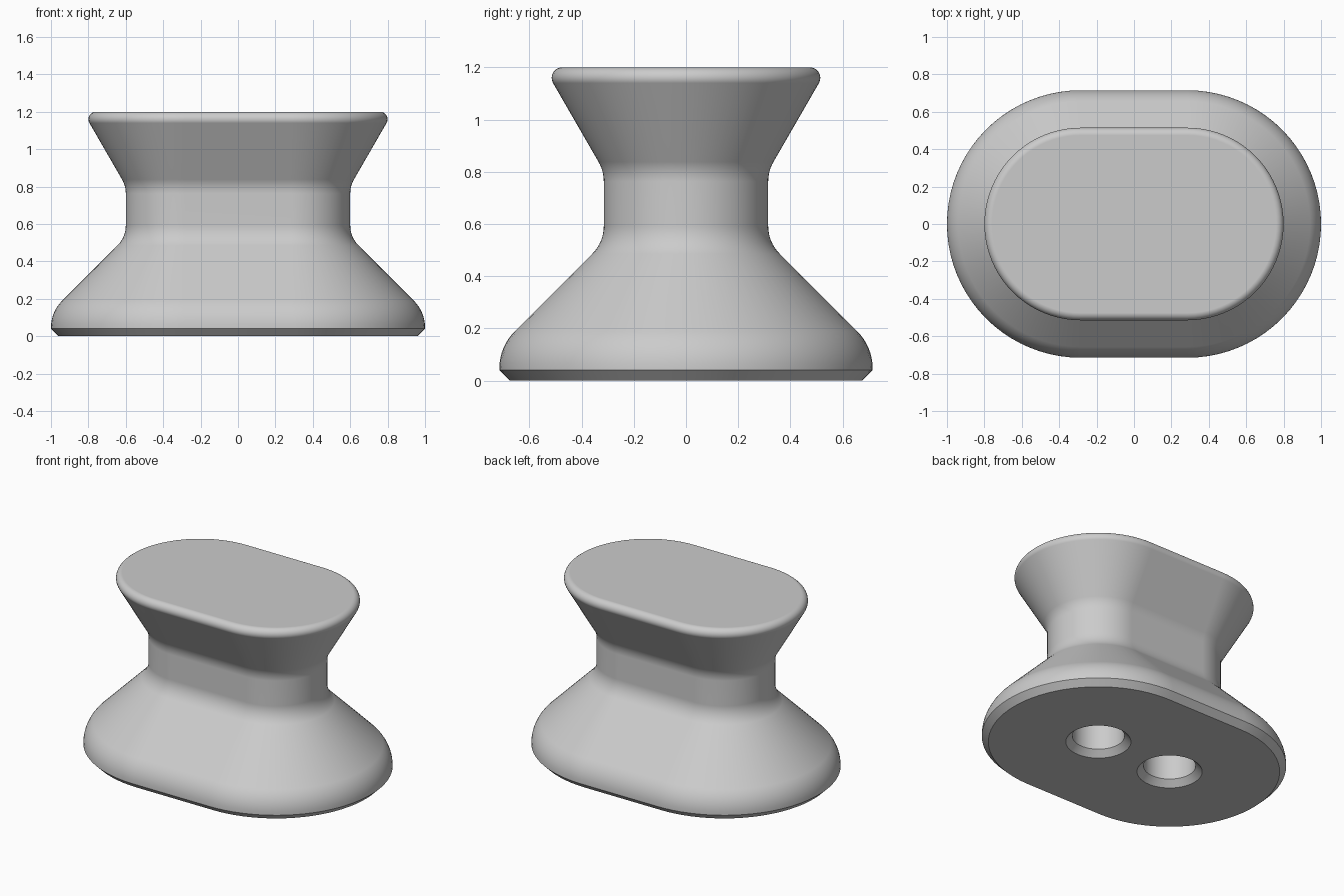
import bpy, bmesh, math
from mathutils import Vector

if "Cube" in bpy.data.objects:
    bpy.data.objects.remove(bpy.data.objects["Cube"])

HALF = 0.285      # half distance between the two end arc centres
ARC = 40          # segments per end arc

grey = bpy.data.materials.new("plain grey")
grey.use_nodes = True
colour = (0.6, 0.6, 0.6, 1)
grey.diffuse_color = colour
grey.node_tree.nodes["Principled BSDF"].inputs["Base Color"].default_value = colour


def fillet(profile, steps=8):
    """Round the corners of a (radius, height, fillet) profile."""
    pts = []
    for i, (r, z, rad) in enumerate(profile):
        p = Vector((r, z))
        if not rad:
            pts.append(p)
            continue
        a = (Vector(profile[i - 1][:2]) - p).normalized()
        b = (Vector(profile[i + 1][:2]) - p).normalized()
        half = a.angle(b) / 2
        centre = p + (a + b).normalized() * rad / math.sin(half)
        start = p + a * rad / math.tan(half) - centre
        end = p + b * rad / math.tan(half) - centre
        sweep = start.angle(end)
        for k in range(steps + 1):
            t = k / steps
            pts.append(centre + (start * math.sin((1 - t) * sweep)
                                 + end * math.sin(t * sweep)) / math.sin(sweep))
    return pts


def oval(radius):
    """Outline of two half circles joined by straight sides."""
    for side in (1, -1):
        for k in range(ARC + 1):
            a = math.pi * (k / ARC - 0.5)
            yield side * (HALF + radius * math.cos(a)), side * radius * math.sin(a)


def circle(x):
    def ring(radius):
        for k in range(64):
            a = math.tau * k / 64
            yield x + radius * math.cos(a), radius * math.sin(a)
    return ring


def loft(bm, outline, profile):
    """Stack outlines along a profile and cap both ends."""
    rings = [[bm.verts.new((x, y, z)) for x, y in outline(r)] for r, z in profile]
    n = len(rings[0])
    for low, high in zip(rings, rings[1:]):
        for i in range(n):
            j = (i + 1) % n
            bm.faces.new((low[i], low[j], high[j], high[i]))
    bm.faces.new(rings[0][::-1])
    bm.faces.new(rings[-1])


def make(name, bm):
    mesh = bpy.data.meshes.new(name)
    bm.to_mesh(mesh)
    bm.free()
    mesh.materials.append(grey)
    obj = bpy.data.objects.new(name, mesh)
    bpy.context.collection.objects.link(obj)
    return obj


# Knob body: chamfered foot, sloping skirt, waist and flared head
bm = bmesh.new()
loft(bm, oval, fillet([
    (0.675, 0, 0), (0.715, 0.04, 0), (0.715, 0.13, 0.2), (0.315, 0.53, 0.15),
    (0.315, 0.803, 0.15), (0.544, 1.2, 0.04), (0.3, 1.2, 0)])[:-1])
body = make("knob_body", bm)

# Two chamfered screw holes in the underside
bm = bmesh.new()
for side in (-1, 1):
    loft(bm, circle(side * HALF), [(0.21, -0.01), (0.16, 0.04), (0.16, 0.6)])
cutter = make("screw_hole_cutter", bm)
cutter.hide_render = True

bpy.ops.object.select_all(action='DESELECT')
body.select_set(True)
bpy.context.view_layer.objects.active = body
holes = body.modifiers.new("screw_holes", 'BOOLEAN')
holes.object = cutter
holes.operation = 'DIFFERENCE'
holes.solver = 'EXACT'
bpy.ops.object.modifier_apply(modifier=holes.name)
bpy.data.objects.remove(cutter)

# Smooth fillets, crisp chamfers, flat caps
bpy.ops.object.shade_smooth_by_angle(angle=math.radians(30))
weighted = body.modifiers.new("flat_caps", 'WEIGHTED_NORMAL')
weighted.keep_sharp = True
